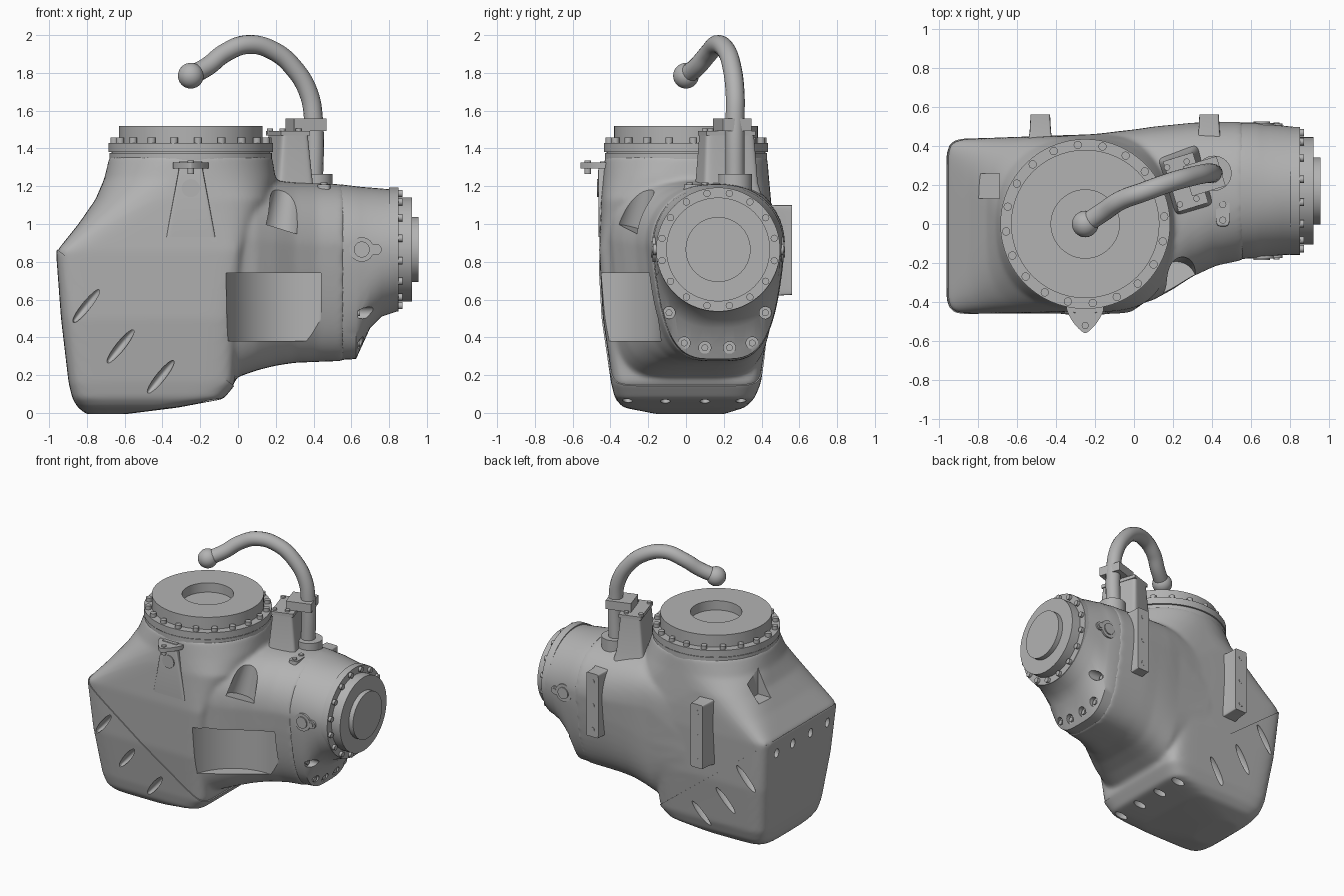
import bpy, bmesh
from math import sin, cos, pi, copysign
from mathutils import Vector, Matrix

old = bpy.data.objects.get("Cube")
if old:
    bpy.data.objects.remove(old)

grey = bpy.data.materials.new("cast grey")
grey.use_nodes = True
grey.diffuse_color = (0.45, 0.45, 0.45, 1)
grey.node_tree.nodes["Principled BSDF"].inputs["Base Color"].default_value = (0.45, 0.45, 0.45, 1)
parts = []


def finish(name, bm, helper=False):
    bmesh.ops.recalc_face_normals(bm, faces=bm.faces)
    me = bpy.data.meshes.new(name)
    bm.to_mesh(me)
    bm.free()
    me.materials.append(grey)
    ob = bpy.data.objects.new(name, me)
    bpy.context.collection.objects.link(ob)
    if helper:
        ob.hide_render = True
        ob.hide_set(True)
    else:
        parts.append(ob)
    return ob


def cyl(bm, p0, p1, r0, r1=None, seg=48):
    p0, p1 = Vector(p0), Vector(p1)
    d = p1 - p0
    m = Matrix.Translation((p0 + p1) / 2) @ d.to_track_quat('Z', 'Y').to_matrix().to_4x4()
    bmesh.ops.create_cone(bm, cap_ends=True, segments=seg, radius1=r0,
                          radius2=r0 if r1 is None else r1, depth=d.length, matrix=m)


def box(bm, loc, size, rot=0.0):
    m = Matrix.Translation(loc) @ Matrix.Rotation(rot, 4, 'Z') @ Matrix.Diagonal((*size, 1))
    bmesh.ops.create_cube(bm, size=1, matrix=m)


def blob(bm, loc, size, rot):
    # ellipsoid turned in the front plane
    m = Matrix.Translation(loc) @ Matrix.Rotation(rot, 4, 'Y') @ Matrix.Diagonal((*size, 1))
    bmesh.ops.create_uvsphere(bm, u_segments=24, v_segments=16, radius=1, matrix=m)


def loft(bm, axis, stations, n=64, mid=None, shape=None):
    # stations: position, a0, a1, b0, b1, squareness, then squareness and taper of the lower half
    rings = []
    for p, a0, a1, b0, b1, e, *low in stations:
        e_low, taper = low or (e, 0)
        ring = []
        for i in range(n):
            t = 2 * pi * (i + 0.5) / n
            k = 2 / (e if sin(t) > 0 else e_low)
            u = copysign(abs(cos(t)) ** k, cos(t))
            v = copysign(abs(sin(t)) ** k, sin(t))
            c = (b0 + b1) / 2 if mid is None else mid
            if v < 0:
                u *= 1 + taper * v
            a = (a0 + a1) / 2 + u * (a1 - a0) / 2
            b = c + v * ((b1 - c) if v > 0 else (c - b0))
            co = {'Z': (a, b, p), 'X': (p, a, b), 'Y': (a, p, b)}[axis]
            ring.append(bm.verts.new(shape(co) if shape else co))
        rings.append(ring)
    for r, s in zip(rings, rings[1:]):
        for i in range(n):
            j = (i + 1) % n
            bm.faces.new((r[i], r[j], s[j], s[i]))
    bm.faces.new(rings[0])
    bm.faces.new(rings[-1])


def slice_off(bm, co, no):
    # remove everything beyond a plane and close the opening
    cut = bmesh.ops.bisect_plane(bm, geom=bm.verts[:] + bm.edges[:] + bm.faces[:],
                                 plane_co=co, plane_no=no, clear_outer=True)
    rim = [e for e in cut['geom_cut'] if isinstance(e, bmesh.types.BMEdge) and e.is_valid]
    bmesh.ops.holes_fill(bm, edges=rim, sides=0)


def bake(ob):
    dg = bpy.context.evaluated_depsgraph_get()
    me = bpy.data.meshes.new_from_object(ob.evaluated_get(dg))
    ob.modifiers.clear()
    ob.data = me
    if not me.materials:
        me.materials.append(grey)


# main casing: upright hull blended into a sideways neck
bm = bmesh.new()
loft(bm, 'Z', [
    (0.0, -0.8, -0.6, -0.15, 0.2, 3), (0.035, -0.845, -0.32, -0.33, 0.31, 6),
    (0.08, -0.87, -0.08, -0.37, 0.35, 9), (0.16, -0.89, -0.015, -0.39, 0.38, 10),
    (0.5, -0.93, 0.0, -0.44, 0.43, 11), (0.86, -0.957, 0.03, -0.46, 0.45, 14),
    (1.0, -0.845, 0.1, -0.455, 0.45, 6), (1.13, -0.755, 0.18, -0.45, 0.45, 3.6),
    (1.24, -0.708, 0.2, -0.44, 0.44, 2.4), (1.36, -0.68, 0.18, -0.43, 0.43, 2)],
    shape=lambda c: (c[0], c[1] * (1 + 0.08 * (c[0] + 0.5)) if c[1] > 0 and c[2] < 1.1 else c[1], c[2]))
loft(bm, 'X', [
    (-0.3, -0.4, 0.45, 0.32, 1.15, 4), (0.0, -0.42, 0.485, 0.19, 1.22, 3.4, 5, 0.12),
    (0.1, -0.39, 0.5, 0.225, 1.23, 3, 4.5, 0.14), (0.2, -0.335, 0.51, 0.25, 1.23, 2.7, 4, 0.16),
    (0.3, -0.27, 0.52, 0.265, 1.22, 2.5, 3.8, 0.18), (0.42, -0.215, 0.525, 0.27, 1.215, 2.3, 3.6, 0.2),
    (0.56, -0.185, 0.525, 0.275, 1.21, 2.2, 3.6, 0.2)], mid=0.87)
casing = finish("casing", bm)
rm = casing.modifiers.new("blend", 'REMESH')
rm.mode, rm.voxel_size = 'VOXEL', 0.014
sm = casing.modifiers.new("soften", 'SMOOTH')
sm.factor, sm.iterations = 0.5, 10
bake(casing)

# lower guard: shell over the corner below the diagonal seam
bm = bmesh.new()
bm.from_mesh(casing.data)
bm.normal_update()
moves = [(v, v.normal.copy()) for v in bm.verts]
for v, nrm in moves:
    v.co += nrm * 0.007
slice_off(bm, (-0.95, 0, 0.86), (0.71, 0, 0.92))
guard = finish("lower_guard", bm)

# output housing with swept underside
bm = bmesh.new()
loft(bm, 'X', [
    (0.545, -0.18, 0.52, 0.28, 1.21, 2.2, 3.6, 0.2), (0.625, -0.175, 0.52, 0.285, 1.2, 2.2, 3.6, 0.2),
    (0.65, -0.17, 0.515, 0.34, 1.197, 2.15, 3.4, 0.18), (0.7, -0.165, 0.51, 0.45, 1.193, 2.1, 3, 0.13),
    (0.76, -0.16, 0.505, 0.51, 1.188, 2, 2.4, 0.06), (0.85, -0.155, 0.495, 0.54, 1.18, 2)], mid=0.865)
housing = finish("output_housing", bm)

# cutters for pockets, slots and bolt seats
bm = bmesh.new()
cyl(bm, (0.32, -0.52, 0.38), (0.32, -0.52, 0.74), 0.39, seg=96)
slice_off(bm, (0.44, 0, 0), (1, 0, 0))
cyl(bm, (0.22, -0.29, 0.97), (0.265, -0.22, 1.25), 0.1, 0.06)
box(bm, (-0.8, 0.195, 1.22), (0.22, 0.13, 0.3))
for side in (-1, 1):
    for x, z, y in ((-0.8, 0.57, 0.435), (-0.62, 0.355, 0.42), (-0.41, 0.19, 0.4)):
        blob(bm, (x, side * y, z), (0.118, 0.045, 0.024), -0.9)
for y in (-0.31, -0.11, 0.1, 0.29):
    blob(bm, (-0.15, y, 0.075), (0.055, 0.028, 0.04), 0.2)
    blob(bm, (-0.94, y, 0.76), (0.03, 0.03, 0.04), 0)
cutters = finish("pocket_cutters", bm, True)
seats = [(-0.09, 0.53), (0.42, 0.53), (-0.01, 0.37), (0.1, 0.345), (0.23, 0.345), (0.35, 0.37)]
bm = bmesh.new()
for y, z in seats:
    cyl(bm, (0.635, y, z), (0.9, y, z), 0.032, seg=24)
seat_cutters = finish("seat_cutters", bm, True)
for ob, cutter in ((casing, cutters), (guard, cutters), (housing, seat_cutters)):
    b = ob.modifiers.new("cut", 'BOOLEAN')
    b.operation, b.solver, b.object = 'DIFFERENCE', 'EXACT', cutter
    bake(ob)

# seat bolts
bm = bmesh.new()
for y, z in seats:
    cyl(bm, (0.63, y, z), (0.645, y, z), 0.018, seg=16)
finish("seat_bolts", bm)

# input flange on top, with a shallow round recess
cx = -0.25
bm = bmesh.new()
for z0, z1, r in ((1.33, 1.375, 0.43), (1.38, 1.43, 0.435), (1.37, 1.385, 0.42)):
    cyl(bm, (cx, 0, z0), (cx, 0, z1), r, seg=96)
finish("input_flange", bm)
bm = bmesh.new()
rings = [[bm.verts.new((cx + r * cos(2 * pi * i / 96), r * sin(2 * pi * i / 96), z)) for i in range(96)]
         for r, z in ((0.38, 1.42), (0.38, 1.52), (0.175, 1.52), (0.175, 1.45))]
for a, b in zip(rings, rings[1:]):
    for i in range(96):
        bm.faces.new((a[i], a[i - 1], b[i - 1], b[i]))
bm.faces.new(rings[-1])
finish("input_ring", bm)
bm = bmesh.new()
for i in range(20):
    t = 2 * pi * (i + 0.3) / 20
    x, y = cx + 0.407 * cos(t), 0.407 * sin(t)
    cyl(bm, (x, y, 1.42), (x, y, 1.457), 0.021, seg=16)
finish("input_bolts", bm)

# output flange, discs and bolts
oy, oz = 0.17, 0.865
bm = bmesh.new()
for x0, x1, r in ((0.8, 0.85, 0.328), (0.84, 0.92, 0.275), (0.91, 0.955, 0.172)):
    cyl(bm, (x0, oy, oz), (x1, oy, oz), r, seg=96)
finish("output_flange", bm)
bm = bmesh.new()
for i in range(16):
    t = 2 * pi * (i + 0.5) / 16
    y, z = oy + 0.303 * cos(t), oz + 0.303 * sin(t)
    cyl(bm, (0.845, y, z), (0.87, y, z), 0.019, seg=16)
finish("output_bolts", bm)

# plugs on both sides of the housing
bm = bmesh.new()
for s in (-1, 1):
    y = oy + s * 0.325
    for x, r, out in ((0.655, 0.065, 0.022), (0.73, 0.03, 0.02), (0.655, 0.042, 0.03), (0.73, 0.016, 0.026)):
        cyl(bm, (x, y, oz), (x, y + s * out, oz), r, seg=32)
finish("housing_plugs", bm)

# front bracket: tapered pad, plug and pointed tab
bm = bmesh.new()
loft(bm, 'Z', [(0.93, -0.38, -0.12, -0.462, -0.38, 14), (1.28, -0.315, -0.185, -0.466, -0.38, 14),
               (1.33, -0.31, -0.19, -0.455, -0.38, 14)])
finish("front_pad", bm)
bm = bmesh.new()
cyl(bm, (cx, -0.45, 1.19), (cx, -0.472, 1.19), 0.048)
cyl(bm, (cx, -0.52, 1.265), (cx, -0.52, 1.335), 0.018, seg=16)
finish("front_plugs", bm)
bm = bmesh.new()
loft(bm, 'Z', [(z, -0.345, -0.155, -0.56, -0.37, 5, 1.35, 0) for z in (1.295, 1.325)], mid=-0.435)
finish("front_tab", bm)

# rear mounting bars
for name, x in (("rear_mount_right", -0.48), ("rear_mount_left", 0.385)):
    bm = bmesh.new()
    loft(bm, 'Y', [(0.4, x - 0.07, x + 0.07, 0.61, 1.11, 20), (0.47, x - 0.055, x + 0.055, 0.62, 1.1, 20),
                   (0.56, x - 0.05, x + 0.05, 0.625, 1.1, 20)])
    for z in (0.68, 0.86, 1.04):
        cyl(bm, (x, 0.55, z), (x, 0.562, z), 0.018, seg=20)
    finish(name, bm)

# lifting hook: tower, clamp, boss, pipe and ball
bm = bmesh.new()
tilt = 0.3
loft(bm, 'Z', [(1.1, -0.13, 0.13, -0.18, 0.18, 9), (1.22, -0.1, 0.1, -0.15, 0.15, 9),
               (1.47, -0.075, 0.075, -0.135, 0.135, 9)])
bmesh.ops.transform(bm, verts=bm.verts, matrix=Matrix.Translation((0.265, 0.215, 0)) @ Matrix.Rotation(tilt, 4, 'Z'))
finish("tower", bm)
bm = bmesh.new()
box(bm, (0.265, 0.215, 1.48), (0.16, 0.27, 0.025), tilt)
box(bm, (0.36, 0.245, 1.525), (0.18, 0.16, 0.065), tilt)
for x, y in ((0.17, 0.29), (0.235, 0.1), (0.32, 0.13), (0.27, 0.32)):
    cyl(bm, (x, y, 1.48), (x, y, 1.505), 0.016, seg=16)
finish("clamp", bm)
bm = bmesh.new()
cyl(bm, (0.41, 0.26, 1.1), (0.41, 0.26, 1.265), 0.09)
finish("pipe_boss", bm)
bm = bmesh.new()
loft(bm, 'Z', [(1.1, 0.415, 0.495, -0.02, 0.14, 4), (1.21, 0.42, 0.49, -0.01, 0.13, 4)])
for y in (0.02, 0.1):
    cyl(bm, (0.455, y, 1.2), (0.455, y, 1.22), 0.018, seg=16)
finish("small_cover", bm)

cu = bpy.data.curves.new("hook_path", 'CURVE')
cu.dimensions, cu.bevel_depth, cu.bevel_resolution, cu.resolution_u = '3D', 0.05, 6, 8
cu.use_fill_caps = True
path = [(0.4, 0.26, 1.2), (0.4, 0.26, 1.55), (0.375, 0.26, 1.69), (0.3, 0.245, 1.82), (0.19, 0.215, 1.915),
        (0.05, 0.165, 1.95), (-0.07, 0.12, 1.905), (-0.16, 0.06, 1.835), (-0.25, 0, 1.785)]
sp = cu.splines.new('BEZIER')
sp.bezier_points.add(len(path) - 1)
for bp, co in zip(sp.bezier_points, path):
    bp.co, bp.handle_left_type, bp.handle_right_type = co, 'AUTO', 'AUTO'
tmp = bpy.data.objects.new("hook_path", cu)
bpy.context.collection.objects.link(tmp)
me = bpy.data.meshes.new_from_object(tmp.evaluated_get(bpy.context.evaluated_depsgraph_get()))
bpy.data.objects.remove(tmp)
bm = bmesh.new()
bm.from_mesh(me)
finish("hook_pipe", bm)
bm = bmesh.new()
bmesh.ops.create_uvsphere(bm, u_segments=40, v_segments=24, radius=0.068, matrix=Matrix.Translation(path[-1]))
finish("hook_ball", bm)

# smooth shading with sharp edges kept
bpy.ops.object.select_all(action='DESELECT')
for ob in parts:
    ob.select_set(True)
bpy.context.view_layer.objects.active = casing
bpy.ops.object.shade_smooth_by_angle(angle=0.6)
